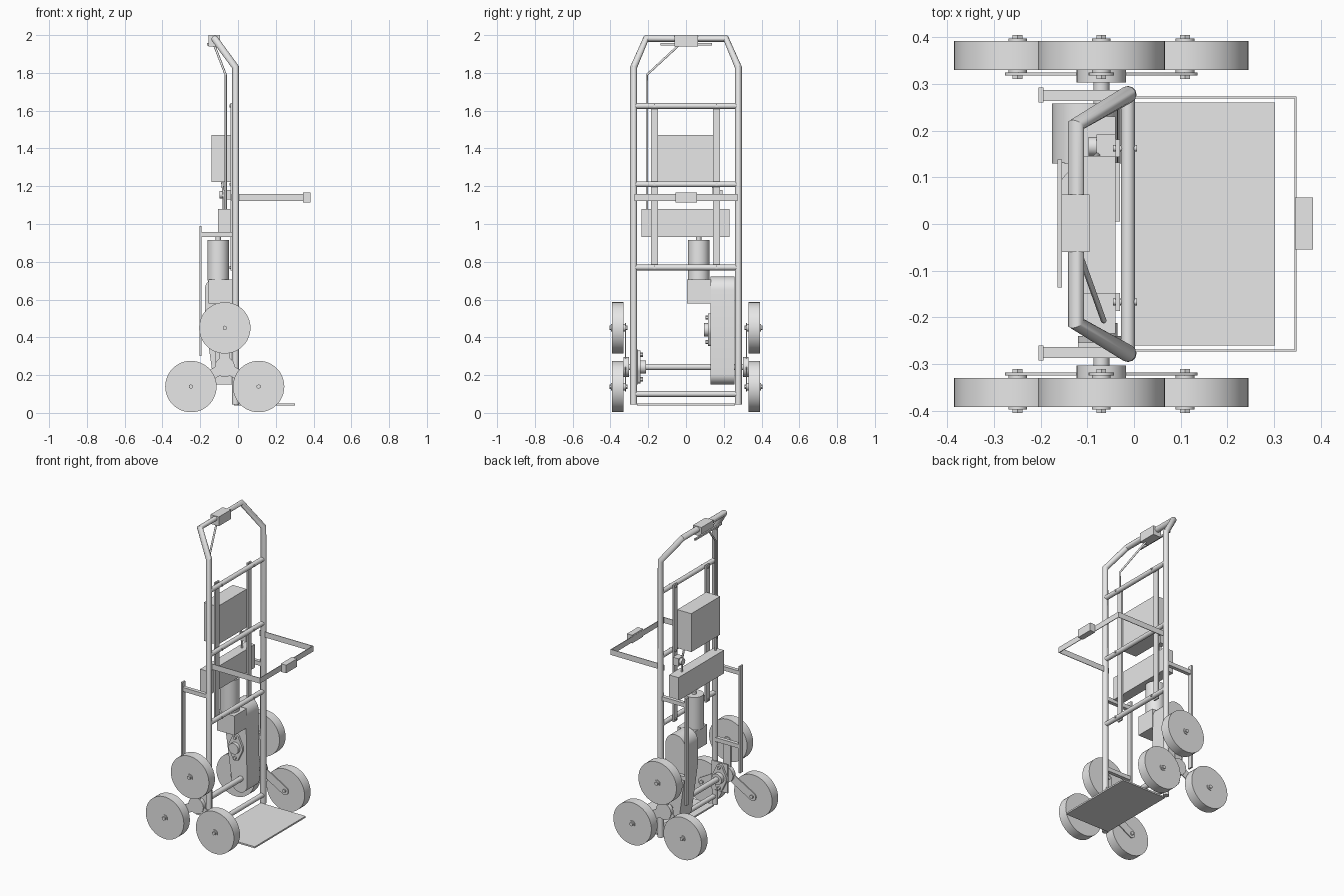
import bpy, bmesh
from math import radians, sin, cos, pi
from mathutils import Vector, Matrix

cube = bpy.data.objects.get("Cube")
if cube:
    bpy.data.objects.remove(cube)

grey = bpy.data.materials.new("plain_grey")
grey.use_nodes = True
grey.diffuse_color = (0.8, 0.8, 0.8, 1)
grey.node_tree.nodes["Principled BSDF"].inputs["Base Color"].default_value = (0.8, 0.8, 0.8, 1)


def finish(obj):
    obj.data.materials.clear()
    obj.data.materials.append(grey)
    bpy.ops.object.select_all(action='DESELECT')
    obj.select_set(True)
    bpy.context.view_layer.objects.active = obj
    bpy.ops.object.shade_smooth_by_angle(angle=radians(35))
    return obj


def from_bmesh(name, bm):
    bmesh.ops.recalc_face_normals(bm, faces=bm.faces)
    mesh = bpy.data.meshes.new(name)
    bm.to_mesh(mesh)
    bm.free()
    obj = bpy.data.objects.new(name, mesh)
    bpy.context.collection.objects.link(obj)
    return finish(obj)


def box(name, x, y, z):
    """Box from (min, max) pairs."""
    bm = bmesh.new()
    bmesh.ops.create_cube(bm, size=1)
    for v in bm.verts:
        v.co = [(a + b) / 2 + c * (b - a) for (a, b), c in zip((x, y, z), v.co)]
    return from_bmesh(name, bm)


def rod(name, a, b, r, sides=24):
    """Cylinder between two points."""
    a, b = Vector(a), Vector(b)
    bm = bmesh.new()
    turn = (b - a).to_track_quat('Z', 'Y').to_matrix().to_4x4()
    bmesh.ops.create_cone(bm, cap_ends=True, segments=sides, radius1=r, radius2=r,
                          depth=(b - a).length,
                          matrix=Matrix.Translation((a + b) / 2) @ turn)
    return from_bmesh(name, bm)


def tube(name, points, r):
    """Bent round tube along a path."""
    curve = bpy.data.curves.new(name, 'CURVE')
    curve.dimensions = '3D'
    curve.bevel_depth = r
    curve.bevel_resolution = 4
    curve.use_fill_caps = True
    spline = curve.splines.new('POLY')
    spline.points.add(len(points) - 1)
    for p, co in zip(spline.points, points):
        p.co = (*co, 1)
    obj = bpy.data.objects.new(name, curve)
    bpy.context.collection.objects.link(obj)
    bpy.ops.object.select_all(action='DESELECT')
    obj.select_set(True)
    bpy.context.view_layer.objects.active = obj
    bpy.ops.object.convert(target='MESH')
    return finish(bpy.context.object)


def plate(name, outline, y0, y1):
    """Extrude an xz outline along y."""
    bm = bmesh.new()
    face = bm.faces.new([bm.verts.new((x, y0, z)) for x, z in outline])
    new = bmesh.ops.extrude_face_region(bm, geom=[face])["geom"]
    bmesh.ops.translate(bm, vec=(0, y1 - y0, 0),
                        verts=[v for v in new if isinstance(v, bmesh.types.BMVert)])
    return from_bmesh(name, bm)


def arc(x, z, r, start, end, steps=12):
    angles = [radians(start + (end - start) * i / steps) for i in range(steps + 1)]
    return [(x + r * cos(t), z + r * sin(t)) for t in angles]


def flange_bearing(name, x, z, y0, y1):
    """Oval two-bolt bearing, facing along y."""
    d = 1 if y1 > y0 else -1
    outline = arc(x, z + 0.065, 0.022, 20, 160) + arc(x, z, 0.05, 150, 210) \
        + arc(x, z - 0.065, 0.022, 200, 340) + arc(x, z, 0.05, -30, 30)
    plate(name + "_flange", outline, y0, y0 + d * 0.014)
    rod(name + "_collar", (x, y0, z), (x, y1, z), 0.035)
    for side in (-1, 1):
        rod(name + "_bolt", (x, y0, z + side * 0.065), (x, y0 + d * 0.026, z + side * 0.065), 0.011, 6)


# Main bent frame
PX, PY = -0.013, 0.277
tube("frame_tube", [(PX, -PY, 0.045), (PX, -PY, 1.83), (-0.124, -0.212, 1.981),
                    (-0.124, 0.212, 1.981), (PX, PY, 1.83), (PX, PY, 0.045)], 0.0185)
for z in (0.1, 0.77, 1.21, 1.625):
    rod("crossbar", (PX, -PY, z), (PX, PY, z), 0.015)

# Back slats and their bolts
for y in (-0.167, 0.162):
    box("back_slat", (-0.04, -0.03), (y - 0.019, y + 0.019), (0.755, 1.64))
    for z in (0.77, 1.21, 1.625):
        rod("slat_bolt", (-0.045, y, z), (0.006, y, z), 0.007, 12)

# Toe plate
box("toe_plate", (-0.02, 0.302), (-0.26, 0.26), (0.04, 0.05))

# Load strap loop and buckle
for s in (-1, 1):
    box("strap_side", (-0.035, 0.348), sorted((s * 0.269, s * 0.273)), (1.122, 1.158))
box("strap_front", (0.344, 0.348), (-0.273, 0.273), (1.122, 1.158))
box("strap_buckle", (0.345, 0.383), (-0.055, 0.057), (1.115, 1.167))

# Handle grip, lever and cable
box("handle_grip", (-0.155, -0.095), (-0.06, 0.063), (1.94, 2.0))
box("control_lever", (-0.164, -0.154), (-0.136, 0.138), (1.945, 1.957))
for y in (-0.05, 0.05):
    box("lever_link", (-0.16, -0.13), (y - 0.008, y + 0.008), (1.943, 1.957))
tube("control_cable", [(-0.125, -0.04, 1.945), (-0.065, -0.207, 1.79), (-0.065, -0.207, 1.07)], 0.006)

# Electrical boxes
box("controller_box", (-0.14, -0.04), (-0.15, 0.146), (1.222, 1.47))
box("battery_box", (-0.107, -0.04), (-0.235, 0.23), (0.93, 1.08))
box("switch_body", (-0.08, -0.04), (0.14, 0.192), (1.13, 1.18))
rod("switch_knob", (-0.097, 0.166, 1.155), (-0.08, 0.166, 1.155), 0.02)
tube("switch_wire", [(-0.075, 0.15, 1.08), (-0.075, 0.15, 1.15), (-0.085, 0.14, 1.23)], 0.006)

# Motor and gearbox
rod("motor", (-0.105, 0.067, 0.7), (-0.105, 0.067, 0.915), 0.057, 32)
rod("motor_shaft", (-0.105, 0.067, 0.91), (-0.105, 0.067, 0.932), 0.014)
box("gearbox", (-0.155, -0.03), (0.005, 0.132), (0.58, 0.705))

# Chain case, wide at the top and tapering to the axle
case = arc(-0.105, 0.65, 0.071, 0, 180, 16) + [(-0.176, 0.5)] \
    + arc(-0.08, 0.205, 0.054, 190, 360, 12)
plate("chain_case", case, 0.13, 0.258)
flange_bearing("case_bearing", -0.1, 0.44, 0.13, 0.095)

# Axle and its frame bearing
AX, AZ = -0.07, 0.243
rod("axle", (AX, -0.33, AZ), (AX, 0.33, AZ), 0.017)
box("bearing_bracket", (-0.12, -0.005), (-0.264, -0.254), (0.15, 0.335))
flange_bearing("axle_bearing", AX, AZ, -0.254, -0.212)

# Rear rest legs
for s in (-1, 1):
    box("rest_leg", (-0.205, -0.194), sorted((s * 0.26, s * 0.292)), (0.3, 0.99))
    for z in (0.945, 0.47):
        box("rest_arm", (-0.2, -0.015), sorted((s * 0.263, s * 0.287)), (z - 0.013, z + 0.013))

# Three-wheel climbing clusters
for s in (-1, 1):
    rod("cluster_hub", (AX, s * 0.303, AZ), (AX, s * 0.33, AZ), 0.053, 32)
    for i in range(3):
        t = pi / 2 + i * 2 * pi / 3
        x, z = AX + 0.207 * cos(t), AZ + 0.207 * sin(t)
        deg = 90 + i * 120
        arm = arc(x, z, 0.027, deg - 90, deg + 90) + arc(AX, AZ, 0.027, deg + 90, deg + 270)
        plate("cluster_arm", arm, s * 0.318, s * 0.324)
        rod("wheel_spacer", (x, s * 0.322, z), (x, s * 0.332, z), 0.02)
        rod("wheel", (x, s * 0.33, z), (x, s * 0.392, z), 0.136, 48)
        rod("wheel_washer", (x, s * 0.391, z), (x, s * 0.397, z), 0.02)
        rod("wheel_nut", (x, s * 0.396, z), (x, s * 0.405, z), 0.012, 6)
        rod("wheel_bolt_head", (x, s * 0.31, z), (x, s * 0.319, z), 0.012, 6)
